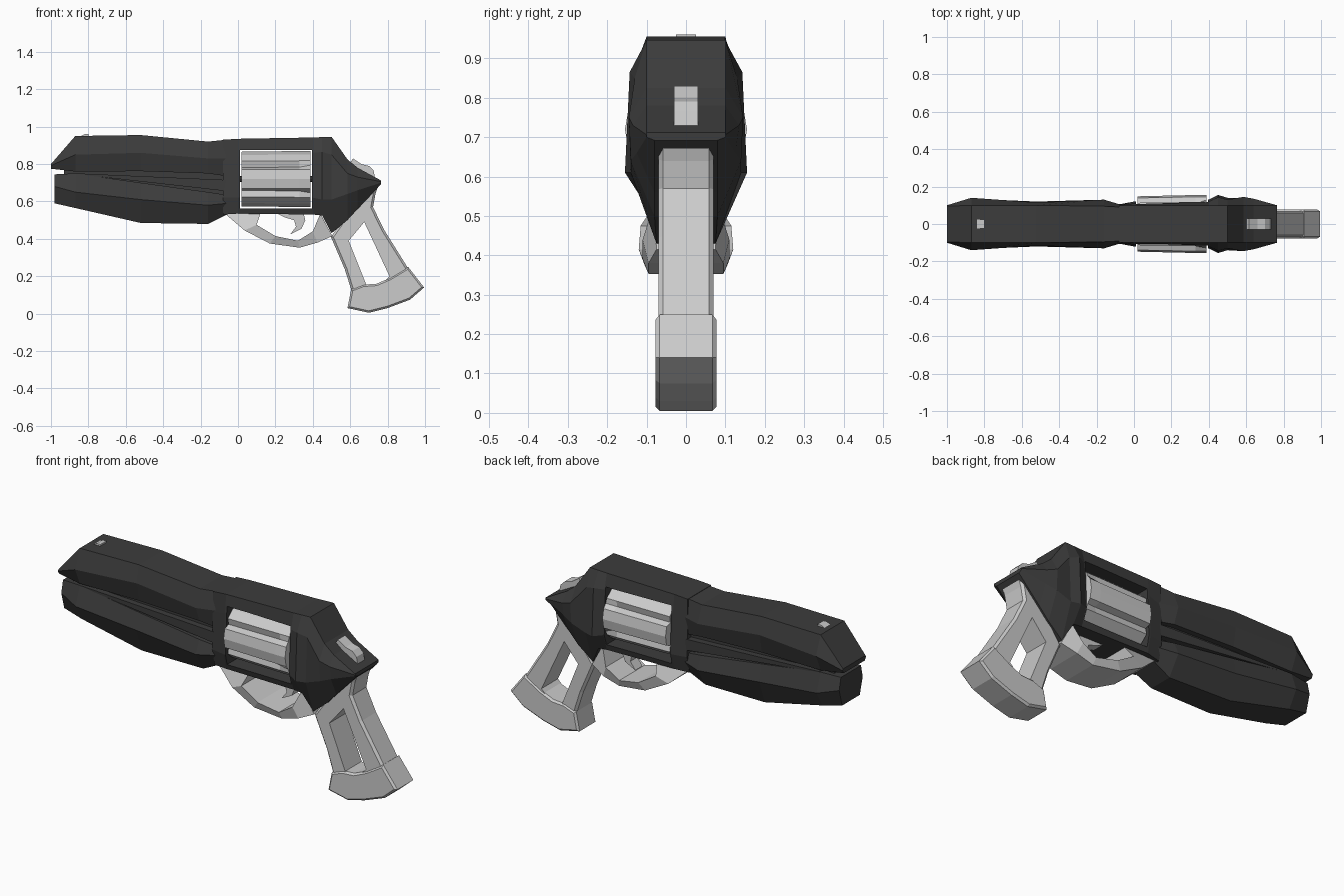
import bpy, bmesh
from math import cos, sin, radians

if "Cube" in bpy.data.objects:
    bpy.data.objects.remove(bpy.data.objects["Cube"])

dark = bpy.data.materials.new("dark_metal")
dark.diffuse_color = (0.045, 0.045, 0.045, 1)
dark.use_nodes = True
dark.node_tree.nodes["Principled BSDF"].inputs["Base Color"].default_value = dark.diffuse_color


def finish(name, bm, mat=None):
    bmesh.ops.recalc_face_normals(bm, faces=bm.faces)
    me = bpy.data.meshes.new(name)
    bm.to_mesh(me)
    bm.free()
    ob = bpy.data.objects.new(name, me)
    bpy.context.collection.objects.link(ob)
    if mat:
        me.materials.append(mat)
    return ob


def skin(name, rings, mat=None):
    """Join closed rings of points and cap both ends."""
    bm = bmesh.new()
    rows = [[bm.verts.new(p) for p in r] for r in rings]
    n = len(rows[0])
    for a, b in zip(rows, rows[1:]):
        for i in range(n):
            j = (i + 1) % n
            bm.faces.new((a[i], a[j], b[j], b[i]))
    bm.faces.new(rows[0])
    bm.faces.new(rows[-1])
    return finish(name, bm, mat)


def loft(name, stations, mat=None):
    """Stations (x, (half width, z), ...) from top to bottom, mirrored in y."""
    rings = []
    for x, *pts in stations:
        rings.append([(x, y, z) for y, z in pts] + [(x, -y, z) for y, z in reversed(pts)])
    return skin(name, rings, mat)


def prism(name, pts, w, chamfer=0.0, mat=None):
    """Extrude an x-z outline to half width w."""
    ob = skin(name, [[(x, s * w, z) for x, z in pts] for s in (-1, 1)], mat)
    if chamfer:
        bm = bmesh.new()
        bm.from_mesh(ob.data)
        rim = [e for e in bm.edges if abs(e.verts[0].co.y - e.verts[1].co.y) < 1e-5]
        bmesh.ops.bevel(bm, geom=rim, offset=chamfer, segments=1, affect='EDGES')
        bm.to_mesh(ob.data)
        bm.free()
    return ob


def cut(ob, outline):
    cutter = prism("cutter", outline, 0.4)
    cutter.hide_render = True
    m = ob.modifiers.new("cut", 'BOOLEAN')
    m.operation, m.object, m.solver = 'DIFFERENCE', cutter, 'EXACT'
    bpy.context.view_layer.objects.active = ob
    bpy.ops.object.modifier_apply(modifier=m.name)
    bpy.data.objects.remove(cutter)


# Barrel shroud: upper half, lower half, side wedge and recessed core
loft("upper_barrel", [
    (-1.0, (.095, .80), (.10, .792), (.09, .775)),
    (-.87, (.10, .95), (.14, .85), (.10, .76)),
    (-.52, (.10, .955), (.115, .86), (.10, .762)),
    (-.16, (.095, .92), (.13, .83), (.10, .75)),
    (-.06, (.09, .93), (.10, .83), (.09, .735))], dark)
loft("lower_barrel", [
    (-.98, (.085, .745), (.10, .68), (.075, .59)),
    (-.87, (.10, .75), (.135, .65), (.085, .565)),
    (-.52, (.10, .70), (.12, .61), (.075, .485)),
    (-.16, (.10, .65), (.13, .58), (.065, .48)),
    (-.06, (.09, .635), (.10, .59), (.07, .53))], dark)
loft("barrel_wedge", [
    (-.86, (.10, .75), (.10, .745)),
    (-.06, (.105, .715), (.105, .655))], dark)
loft("barrel_core", [
    (-.93, (.07, .80), (.07, .68)),
    (-.05, (.07, .80), (.07, .58))], dark)

# Frame with the cylinder window
frame = loft("frame", [
    (-.08, (.10, .93), (.10, .82), (.105, .62), (.085, .53)),
    (.00, (.10, .935), (.11, .84), (.12, .62), (.10, .535)),
    (.40, (.10, .942), (.12, .86), (.13, .62), (.10, .53)),
    (.45, (.10, .944), (.143, .865), (.155, .61), (.10, .525)),
    (.50, (.10, .946), (.13, .85), (.14, .61), (.075, .43)),
    (.585, (.10, .825), (.145, .75), (.14, .64), (.08, .50)),
    (.64, (.10, .78), (.135, .73), (.125, .66), (.08, .56)),
    (.765, (.10, .712), (.10, .706), (.10, .70), (.08, .692))], dark)
cut(frame, [(.01, .563), (.395, .563), (.395, .875), (.01, .875)])

# Fluted cylinder
rings = []
for x, flute, r in ((.018, .122, .148), (.33, .128, .155), (.388, .148, .155)):
    ring = []
    for k in range(6):
        for a, rad in ((-20, r), (0, r), (20, r), (30, flute)):
            t = radians(60 * k + a)
            ring.append((x, rad * cos(t), .72 + min(rad, .152) * sin(t)))
    rings.append(ring)
skin("cylinder", rings)
skin("cylinder_pin", [[(x, .016 * cos(radians(45 * k)), .72 + .016 * sin(radians(45 * k)))
                       for k in range(8)] for x in (0, .41)], dark)

# Grip with open centre, and its butt
grip = prism("grip", [
    (.755, .70), (.735, .64), (.722, .57), (.78, .45), (.905, .25), (.95, .16),
    (.78, .08), (.62, .08), (.605, .13), (.57, .24), (.497, .41), (.62, .585)], .07, .012)
cut(grip, [(.592, .39), (.675, .49), (.81, .20), (.76, .15), (.69, .145)])
prism("grip_butt", [
    (.605, .13), (.67, .155), (.74, .16), (.81, .19), (.91, .25), (.995, .14),
    (.92, .075), (.80, .03), (.70, .005), (.585, .03)], .077, .01)

# Trigger guard strap and trigger
outer = [(-.07, .535, .07), (.035, .445, .10), (.17, .375, .105), (.33, .353, .095),
         (.425, .38, .095), (.505, .415, .075)]
inner = [(.12, .535, .075), (.10, .475, .115), (.20, .415, .12), (.32, .39, .11),
         (.40, .44, .11), (.44, .535, .08)]
skin("trigger_guard", [[(o[0], o[2], o[1]), (i[0], i[2], i[1]),
                        (i[0], -i[2], i[1]), (o[0], -o[2], o[1])]
                       for o, i in zip(outer, inner)])
prism("trigger", [(.20, .54), (.35, .54), (.36, .50), (.34, .455), (.28, .425),
                  (.31, .465), (.30, .50), (.25, .515)], .03)

# Hammer and front sight
prism("hammer", [(.57, .76), (.615, .83), (.66, .80), (.70, .79), (.725, .765),
                 (.735, .715), (.60, .72)], .03)
prism("front_sight", [(-.86, .94), (-.82, .96), (-.80, .96), (-.80, .94)], .025)
